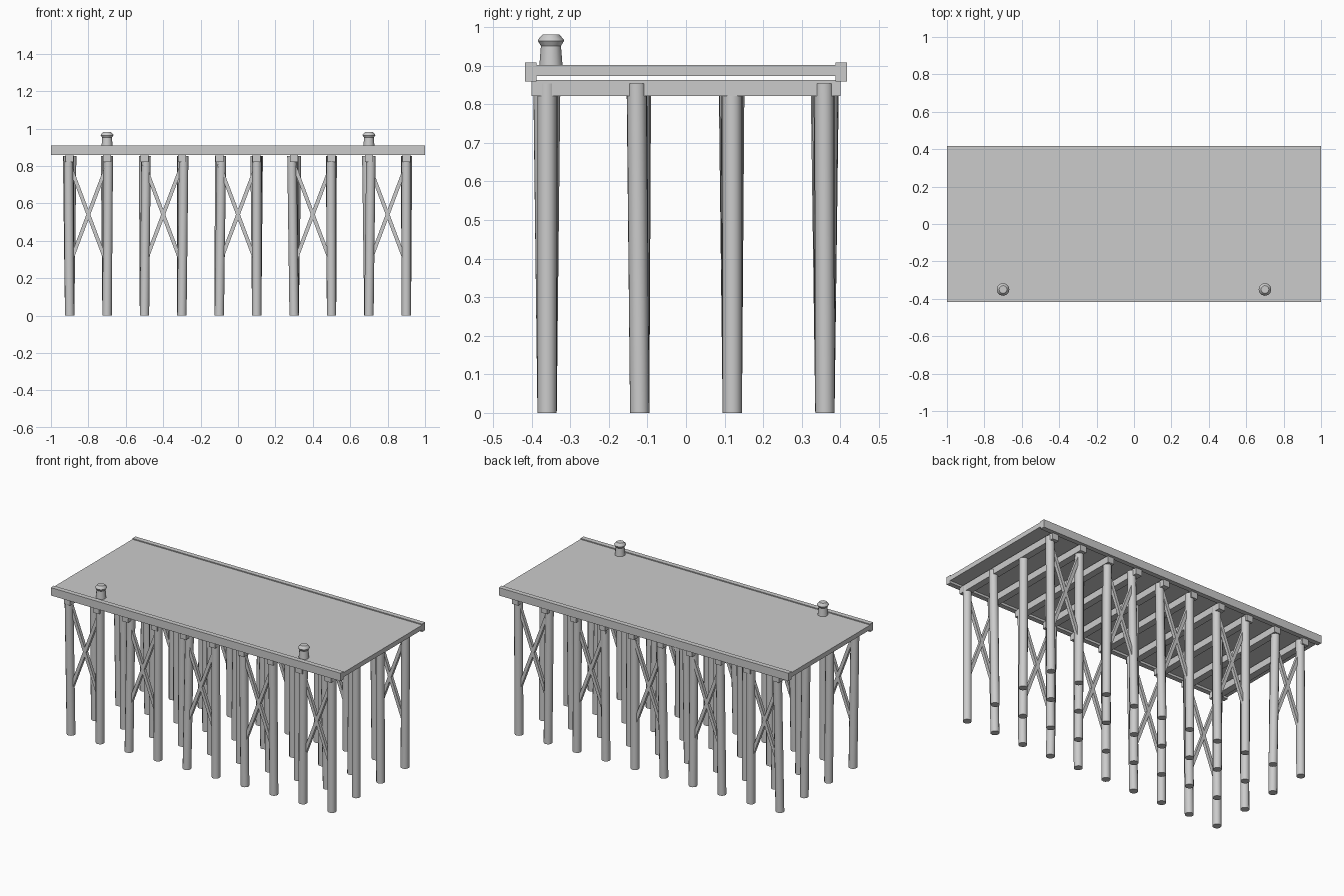
import bpy, bmesh, math, random
from mathutils import Vector, Matrix

if "Cube" in bpy.data.objects:
    bpy.data.objects.remove(bpy.data.objects["Cube"])

random.seed(4)
XS = [-0.9 + 0.2 * i for i in range(10)]
YS = [-0.36, -0.12, 0.12, 0.36]


def box(name, center, size, rot_y=0.0):
    bm = bmesh.new()
    bmesh.ops.create_cube(bm, size=1, matrix=Matrix.Diagonal((*size, 1)))
    return finish(name, bm, center, rot_y)


def finish(name, bm, loc=(0, 0, 0), rot_y=0.0, smooth=False):
    bmesh.ops.recalc_face_normals(bm, faces=bm.faces)
    me = bpy.data.meshes.new(name)
    bm.to_mesh(me)
    bm.free()
    ob = bpy.data.objects.new(name, me)
    ob.location = loc
    ob.rotation_euler.y = rot_y
    bpy.context.collection.objects.link(ob)
    if smooth:
        bpy.ops.object.select_all(action='DESELECT')
        ob.select_set(True)
        bpy.context.view_layer.objects.active = ob
        bpy.ops.object.shade_smooth_by_angle(angle=math.radians(35))
    return ob


def lathe(name, rings, loc, sides=12, lean=(0, 0)):
    """Closed round solid from (radius, z) rings, sheared by lean at the top."""
    bm = bmesh.new()
    z_top = rings[-1][1]
    loops = []
    for r, z in rings:
        shift = Vector((lean[0], lean[1], 0)) * (z / z_top)
        loops.append([bm.verts.new(shift + Vector((
            r * math.cos(math.tau * i / sides),
            r * math.sin(math.tau * i / sides), z))) for i in range(sides)])
    for a, b in zip(loops, loops[1:]):
        for i in range(sides):
            j = (i + 1) % sides
            bm.faces.new((a[i], a[j], b[j], b[i]))
    bm.faces.new(loops[0][::-1])
    bm.faces.new(loops[-1])
    return finish(name, bm, loc, smooth=True)


# Deck slab and the raised edge beams along both long sides
box("deck", (0, 0, 0.8875), (2, 0.8, 0.029))
for side, label in ((-1, "front"), (1, "back")):
    box(label + "_edge_beam", (0, side * 0.402, 0.8835), (2, 0.03, 0.049))

# Cross beams, each on a row of four slightly leaning piles
for x in XS:
    box("cross_beam", (x, 0, 0.842), (0.043, 0.8, 0.042))
    for k, y in enumerate(YS):
        lean = [random.uniform(-0.013, 0.013) for _ in range(2)]
        if x > 0.85:
            lean = [(0.0, 0.006, -0.004, 0.006)[k], (0, -0.008, 0, -0.002)[k]]
        lathe("pile", [(0.025, 0), (0.025, 0.854)], (x, y, 0), lean=lean)

# Diagonal cross braces between paired piles on the outer rows
for x in XS[::2]:
    for y in (YS[0], YS[-1]):
        for s in (-1, 1):
            box("cross_brace", (x + 0.1, y, 0.54), (0.02, 0.02, 0.575),
                s * math.atan2(0.2, 0.53))

# Mooring bollards near the front edge
for x in (-0.7, 0.7):
    lathe("bollard", [(0.03, 0), (0.026, 0.05), (0.034, 0.063), (0.033, 0.067),
                      (0.021, 0.08)], (x, -0.35, 0.901))
